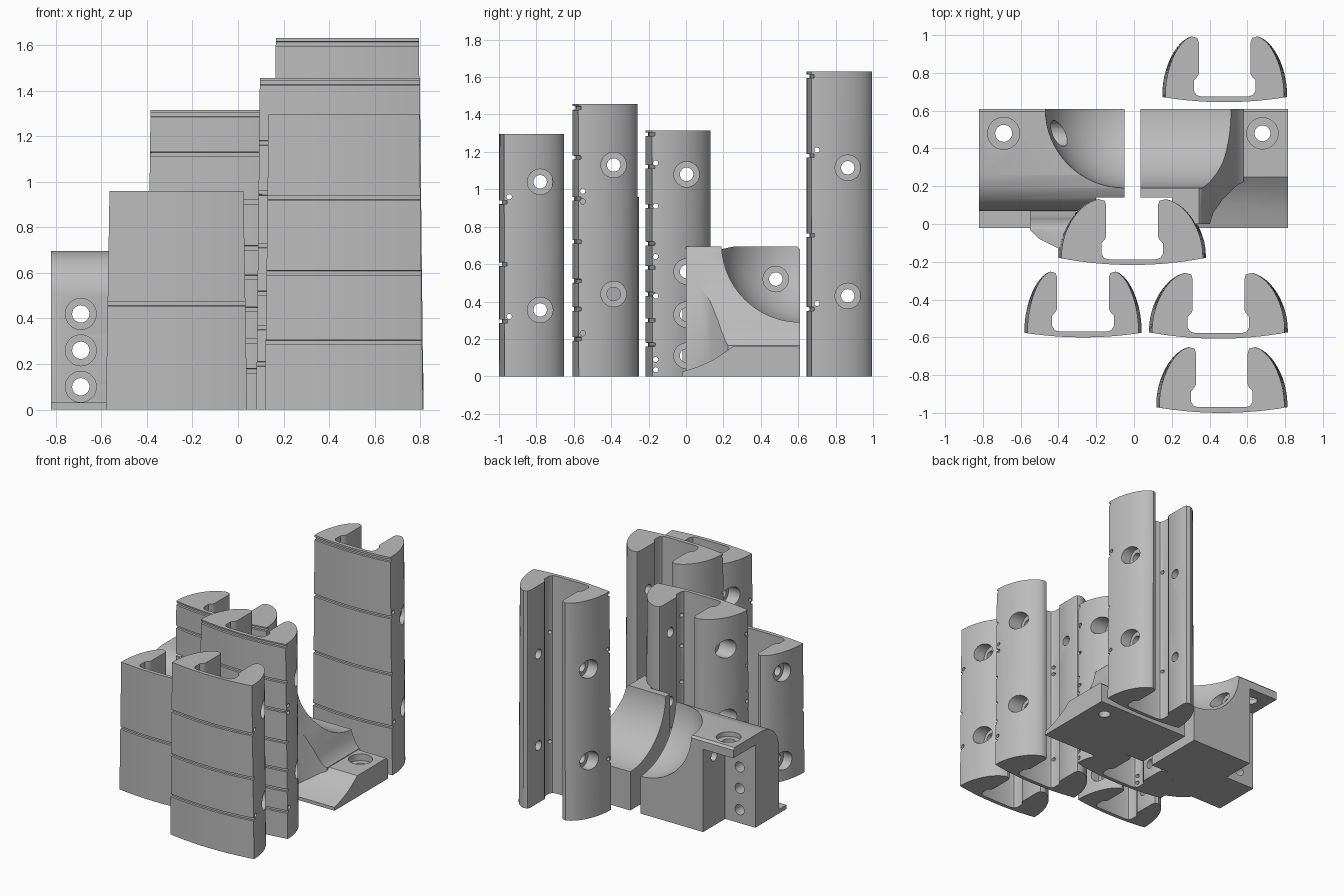
import bpy, bmesh, math
from mathutils import Matrix, Vector

cube = bpy.data.objects.get("Cube")
if cube:
    bpy.data.objects.remove(cube, do_unlink=True)

grey = bpy.data.materials.new("plain grey")
grey.use_nodes = True
GREY = (0.5, 0.5, 0.5, 1)
grey.diffuse_color = GREY
grey.node_tree.nodes["Principled BSDF"].inputs["Base Color"].default_value = GREY


def add_object(name, bm):
    bmesh.ops.recalc_face_normals(bm, faces=bm.faces)
    mesh = bpy.data.meshes.new(name)
    bm.to_mesh(mesh)
    bm.free()
    ob = bpy.data.objects.new(name, mesh)
    bpy.context.collection.objects.link(ob)
    mesh.materials.append(grey)
    return ob


def loft(bm, rings):
    """Skin a stack of matching outlines and cap both ends."""
    loops = [[bm.verts.new(p) for p in ring] for ring in rings]
    n = len(loops[0])
    for a, b in zip(loops, loops[1:]):
        for i in range(n):
            bm.faces.new((a[i], a[(i + 1) % n], b[(i + 1) % n], b[i]))
    bm.faces.new(loops[0][::-1])
    bm.faces.new(loops[-1])


def prism(bm, pts, axis, lo, hi):
    """Extrude a 2D outline along x (yz outline), y (xz) or z (xy)."""
    place = {"x": lambda p, d: (d, p[0], p[1]),
             "y": lambda p, d: (p[0], d, p[1]),
             "z": lambda p, d: (p[0], p[1], d)}[axis]
    loft(bm, [[place(p, d) for p in pts] for d in (lo, hi)])


def box(bm, x, y, z):
    prism(bm, [(x[0], y[0]), (x[1], y[0]), (x[1], y[1]), (x[0], y[1])], "z", *z)


def rod(bm, p, q, r, sides=32):
    """Cylinder between two points."""
    p, q = Vector(p), Vector(q)
    d = q - p
    m = Matrix.Translation((p + q) / 2) @ d.to_track_quat("Z", "Y").to_matrix().to_4x4()
    bmesh.ops.create_cone(bm, cap_ends=True, segments=sides, radius1=r, radius2=r,
                          depth=d.length, matrix=m)


def ball(bm, centre, r):
    bmesh.ops.create_uvsphere(bm, u_segments=64, v_segments=32, radius=r,
                              matrix=Matrix.Translation(centre))


def boolean(ob, build, operation="DIFFERENCE"):
    """Build a helper solid, combine it with the object, then remove it."""
    bm = bmesh.new()
    build(bm)
    helper = add_object("helper", bm)
    helper.hide_render = True
    mod = ob.modifiers.new("cut", "BOOLEAN")
    mod.operation, mod.object, mod.solver = operation, helper, "EXACT"
    mod.use_self = True
    deps = bpy.context.evaluated_depsgraph_get()
    mesh = bpy.data.meshes.new_from_object(ob.evaluated_get(deps))
    ob.modifiers.clear()
    ob.data = mesh
    bpy.data.objects.remove(helper, do_unlink=True)


# Slotted columns: bowed front, rounded lobes, keyhole slot open to the back
SLOT, BULGE, DEEP = 0.137, 0.163, 0.35


def half_outline(hw, inset):
    """Right half, from the front centre round the lobe to the slot floor."""
    pts = [(hw * i / 8, 0.25 * (hw * i / 8) ** 2 + inset) for i in range(9)]
    y0 = pts[-1][1] + 0.02 - inset
    for i in range(15):
        t = math.radians(6 * i)
        pts.append((0.16 + (hw - 0.16) * math.cos(t) ** 1.1,
                    y0 + (DEEP - y0) * math.sin(t) ** 1.1))
    pts += [(0.145, 0.34), (SLOT, 0.315), (SLOT, 0.15), (0.145, 0.135),
            (BULGE, 0.115), (BULGE, 0.06), (0.15, 0.038), (0.125, 0.03)]
    return pts


def column(name, x, y, hw, height, grooves, holes, pins):
    def ring(z, inset=0):
        half = half_outline(hw - 0.016 * z / height, inset)
        full = half + [(-px, py) for px, py in half[:0:-1]]
        return [(x + px, y + py, z) for px, py in full]

    rings = [ring(0)]
    for g in sorted(grooves):
        rings += [ring(g - 0.01), ring(g - 0.009, 0.015),
                  ring(g + 0.009, 0.015), ring(g + 0.01)]
    rings.append(ring(height))
    bm = bmesh.new()
    loft(bm, rings)
    ob = add_object(name, bm)

    def drill(bm):
        for z in holes:
            rod(bm, (x - 0.6, y + 0.22, z), (x + 0.6, y + 0.22, z), 0.036)
        for z in pins:
            rod(bm, (x - 0.6, y + 0.055, z), (x + 0.6, y + 0.055, z), 0.014, 16)

    def counterbore(bm):
        for z in holes:
            for s in (-1, 1):
                rod(bm, (x + s * 0.225, y + 0.22, z), (x + s * 0.6, y + 0.22, z), 0.068)

    boolean(ob, drill)
    boolean(ob, counterbore)
    return ob


parts = [
    column("back_column", 0.48, 0.645, 0.33, 1.63, [0.36, 0.755, 1.18, 1.605],
           [0.43, 1.115], [0.39, 1.21]),
    column("middle_column", -0.01, -0.217, 0.39, 1.315,
           [0.17, 0.3, 0.44, 0.58, 0.71, 0.91, 1.12, 1.295],
           [0.11, 0.33, 0.56, 1.08], [0.035, 0.09, 0.43, 0.64, 0.91, 1.14]),
    column("right_low_column", -0.27, -0.6, 0.31, 0.96, [0.465], [0.15, 0.81], []),
    column("left_tall_column", 0.447, -0.607, 0.367, 1.455,
           [0.2, 0.36, 0.51, 0.72, 0.95, 1.17, 1.435], [0.44, 1.13],
           [0.23, 0.935, 0.99]),
    column("front_column", 0.465, -1.0, 0.347, 1.295, [0.295, 0.6, 0.93],
           [0.355, 1.04], [0.32, 0.96]),
]

# Socket bracket: solid block with a bowl, top flange, front toe and clip rest
bm = bmesh.new()
prism(bm, [(0.07, 0), (0.61, 0), (0.61, 0.68), (0.595, 0.695), (0.26, 0.695),
           (0.19, 0.68), (0.13, 0.64), (0.09, 0.585), (0.07, 0.52)], "x", -0.82, -0.05)
socket = add_object("socket_bracket", bm)


def socket_front(bm):
    box(bm, (-0.82, -0.5), (-0.02, 0.12), (0, 0.03))
    prism(bm, [(-0.55, 0.1), (-0.55, -0.03), (-0.5, -0.08), (-0.4, -0.13),
               (-0.35, -0.1), (-0.3, 0.1)], "z", 0, 0.5)


def socket_hollow(bm):
    box(bm, (-1, -0.57), (0.35, 0.8), (-0.1, 0.62))
    box(bm, (-0.2, 0.1), (-0.1, 0.14), (-0.1, 1))


def socket_holes(bm):
    for z in (0.1, 0.26, 0.42):
        rod(bm, (-0.69, -0.1, z), (-0.69, 0.5, z), 0.038)
    for z in (0.11, 0.33, 0.56):
        rod(bm, (-0.7, 0.003, z), (-0.33, 0.003, z), 0.068)
    rod(bm, (-0.69, 0.48, 0.5), (-0.69, 0.48, 0.8), 0.045)
    rod(bm, (-0.7, 0.48, 0.52), (-0.2, 0.48, 0.52), 0.036)


def socket_counterbores(bm):
    for z in (0.1, 0.26, 0.42):
        rod(bm, (-0.69, 0.031, z), (-0.69, 0.14, z), 0.068)
    rod(bm, (-0.69, 0.48, 0.66), (-0.69, 0.48, 0.8), 0.085)
    rod(bm, (-0.47, 0.48, 0.52), (-0.2, 0.48, 0.52), 0.068)


boolean(socket, socket_front, "UNION")
boolean(socket, socket_hollow)
boolean(socket, lambda bm: ball(bm, (-0.05, 0.61, 0.7), 0.42))
boolean(socket, socket_holes)
boolean(socket, socket_counterbores)

# Cradle bracket: flared rib with a round saddle on a sloping foot
bm = bmesh.new()
prism(bm, [(0.035, 0), (0.58, 0), (0.58, 0.165), (0.555, 0.19), (0.53, 0.24), (0.51, 0.3),
           (0.47, 0.4), (0.42, 0.5), (0.38, 0.6), (0.36, 0.68), (0.345, 0.695),
           (0.035, 0.695)], "y", 0.0, 0.61)
cradle = add_object("cradle_bracket", bm)


def cradle_trim(bm):
    box(bm, (-0.1, 0.2), (-0.2, 0.14), (-0.1, 1))
    prism(bm, [(0.37, -0.1), (0.9, -0.1), (0.9, 0.25), (0.62, 0.25), (0.54, 0.2),
               (0.47, 0.13), (0.42, 0.06)], "z", -0.1, 1)


def cradle_foot(bm):
    prism(bm, [(-0.02, 0), (0.61, 0), (0.61, 0.145), (0.595, 0.16), (0.25, 0.16),
               (0.21, 0.13), (0.14, 0.085), (0.06, 0.05), (-0.02, 0.025)],
          "x", 0.3, 0.815)


boolean(cradle, cradle_trim)
boolean(cradle, lambda bm: rod(bm, (-0.2, 0.61, 0.71), (1, 0.61, 0.71), 0.42, 96))
boolean(cradle, cradle_foot, "UNION")
boolean(cradle, lambda bm: rod(bm, (0.68, 0.48, -0.1), (0.68, 0.48, 0.3), 0.042))
boolean(cradle, lambda bm: rod(bm, (0.68, 0.48, 0.11), (0.68, 0.48, 0.3), 0.083))

# Smooth curved walls while keeping hard edges crisp
bpy.ops.object.select_all(action="DESELECT")
for ob in parts + [socket, cradle]:
    ob.select_set(True)
bpy.context.view_layer.objects.active = socket
bpy.ops.object.shade_smooth_by_angle(angle=math.radians(32))
